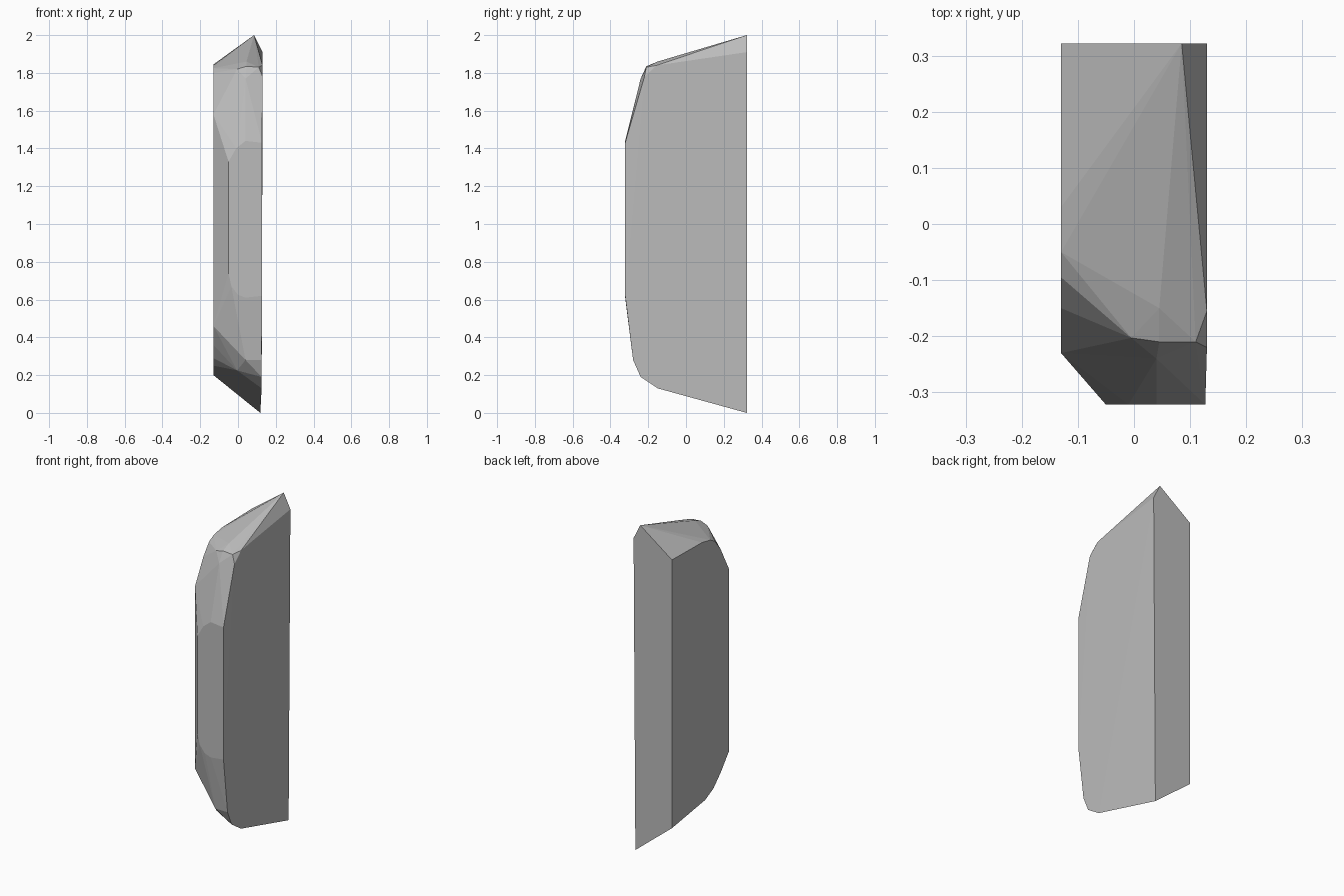
import bpy
import bmesh

cube = bpy.data.objects.get("Cube")
if cube:
    bpy.data.objects.remove(cube, do_unlink=True)

mat = bpy.data.materials.new("stone grey")
mat.use_nodes = True
grey = (0.5, 0.5, 0.5, 1)
mat.diffuse_color = grey
mat.node_tree.nodes["Principled BSDF"].inputs["Base Color"].default_value = grey

# Flat back outline (x, z)
back = [(-0.13, 0.2), (0.118, 0), (0.13, 1.91), (0.085, 2), (-0.13, 1.845)]
# Narrow side outline (y, z)
narrow_side = [(0.0, 0.25), (-0.08, 0.29), (-0.15, 0.36), (-0.23, 0.46),
               (-0.23, 1.58), (-0.15, 1.73), (-0.095, 1.8), (-0.05, 1.825), (0.03, 1.84)]
# Wide side outline (y, z)
wide_side = [(-0.15, 0.13), (-0.24, 0.19), (-0.28, 0.28),
             (-0.22, 1.78), (-0.155, 1.84)]
# Flat front outline (x, z)
front = [(0.127, 0.62), (0.04, 0.61), (0, 0.625), (-0.035, 0.67), (-0.05, 0.74),
         (-0.05, 1.33), (-0.01, 1.4), (0.04, 1.44), (0.127, 1.43)]
# Corners of the bevels between front and ends
bevels = [(-0.005, -0.2, 0.225), (0.04, -0.277, 0.28), (-0.005, -0.203, 1.82),
          (0.045, -0.15, 1.86), (0.045, -0.21, 1.835), (0.11, -0.21, 1.83),
          (0.04, -0.24, 1.77)]

points = [(x, 0.322, z) for x, z in back]
points += [(-0.13, y, z) for y, z in narrow_side]
points += [(0.125 if z < 1 else 0.13, y, z) for y, z in wide_side]
points += [(x, -0.322, z) for x, z in front]
points += bevels

# Faceted shard: the skin around all outlines
bm = bmesh.new()
for p in points:
    bm.verts.new(p)
hull = bmesh.ops.convex_hull(bm, input=bm.verts)
loose = set(hull["geom_interior"]) | set(hull["geom_unused"])
bmesh.ops.delete(bm, geom=[v for v in loose if isinstance(v, bmesh.types.BMVert)], context="VERTS")
bmesh.ops.recalc_face_normals(bm, faces=bm.faces)
mesh = bpy.data.meshes.new("faceted_shard")
bm.to_mesh(mesh)
bm.free()
mesh.materials.append(mat)
shard = bpy.data.objects.new("faceted_shard", mesh)
bpy.context.collection.objects.link(shard)
